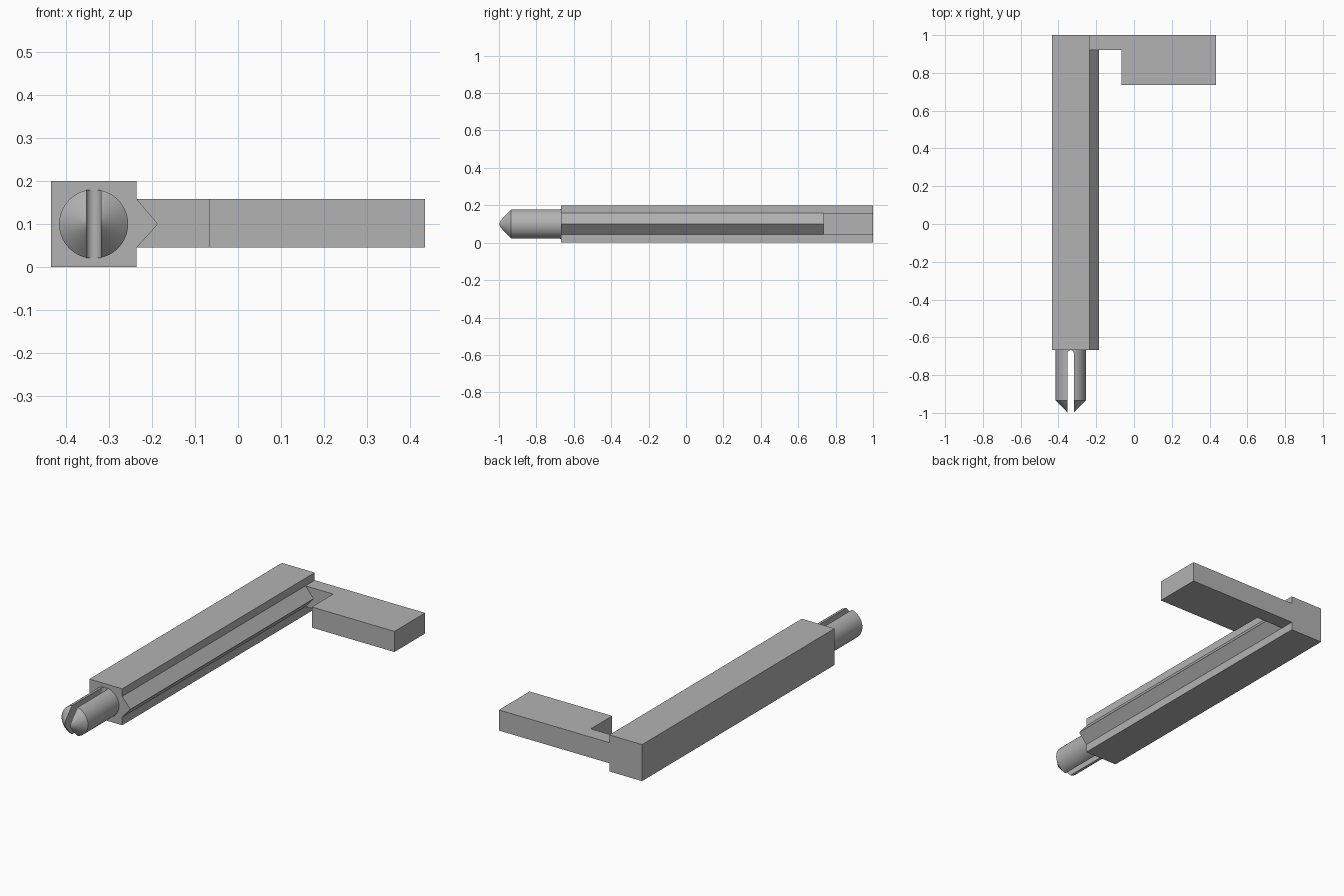
import bpy
import bmesh
import math
from mathutils import Matrix, Vector

if "Cube" in bpy.data.objects:
    bpy.data.objects.remove(bpy.data.objects["Cube"])

grey = bpy.data.materials.new("plain grey")
grey.use_nodes = True
colour = (0.45, 0.45, 0.45, 1)
grey.diffuse_color = colour
grey.node_tree.nodes["Principled BSDF"].inputs["Base Color"].default_value = colour


def finish(bm, name):
    bmesh.ops.recalc_face_normals(bm, faces=bm.faces)
    mesh = bpy.data.meshes.new(name)
    bm.to_mesh(mesh)
    bm.free()
    mesh.materials.append(grey)
    obj = bpy.data.objects.new(name, mesh)
    bpy.context.collection.objects.link(obj)
    return obj


def extrude(name, points, direction):
    """Closed prism from a planar outline swept along a direction."""
    bm = bmesh.new()
    face = bm.faces.new([bm.verts.new(p) for p in points])
    result = bmesh.ops.extrude_face_region(bm, geom=[face], use_keep_orig=True)
    moved = [v for v in result["geom"] if isinstance(v, bmesh.types.BMVert)]
    bmesh.ops.translate(bm, verts=moved, vec=Vector(direction))
    return finish(bm, name)


LEFT, SIDE, FRONT, BACK = -0.434, -0.235, -0.667, 1.0
LOW, MID, HIGH, TOP = 0.045, 0.1, 0.158, 0.2
RAIL_END, PAD_FRONT, PAD_X, END_X = 0.92, 0.735, -0.067, 0.434

# Square main bar
extrude("main_bar", [(LEFT, FRONT, 0), (SIDE, FRONT, 0), (SIDE, FRONT, TOP), (LEFT, FRONT, TOP)],
        (0, BACK - FRONT, 0))

# Pointed rail along the side of the bar
extrude("side_rail", [(SIDE, FRONT, LOW), (-0.186, FRONT, MID), (SIDE, FRONT, HIGH)],
        (0, RAIL_END - FRONT, 0))

# Cross arm with a wider pad at its end
arm = [(SIDE, BACK), (SIDE, RAIL_END), (PAD_X, RAIL_END), (PAD_X, PAD_FRONT),
       (END_X, PAD_FRONT), (END_X, BACK)]
extrude("cross_arm", [(x, y, LOW) for x, y in arm], (0, 0, HIGH - LOW))

# Round peg with a conical tip, spun about its own axis
PEG_X, RADIUS, SLOT = -0.335, 0.08, 0.017
profile = [(0, FRONT), (RADIUS, FRONT), (RADIUS, -0.935), (0, -0.935 - RADIUS)]
bm = bmesh.new()
verts = [bm.verts.new((PEG_X + r, y, MID)) for r, y in profile]
edges = [bm.edges.new(pair) for pair in zip(verts, verts[1:])]
bmesh.ops.spin(bm, geom=verts + edges, cent=(PEG_X, 0, MID), axis=(0, 1, 0),
               angle=math.tau, steps=64)
bmesh.ops.remove_doubles(bm, verts=bm.verts, dist=0.0001)
peg = finish(bm, "split_peg")

# Round-ended slot through the peg
slot = [(PEG_X - SLOT, -1.1), (PEG_X + SLOT, -1.1)]
for i in range(17):
    a = math.pi * i / 16
    slot.append((PEG_X + SLOT * math.cos(a), FRONT - SLOT - 0.001 + SLOT * math.sin(a)))
cutter = extrude("slot_cutter", [(x, y, -0.1) for x, y in slot], (0, 0, 0.4))
cutter.hide_render = True

cut = peg.modifiers.new("slot", "BOOLEAN")
cut.operation = "DIFFERENCE"
cut.solver = "EXACT"
cut.object = cutter
bpy.ops.object.select_all(action="DESELECT")
bpy.context.view_layer.objects.active = peg
peg.select_set(True)
bpy.ops.object.modifier_apply(modifier=cut.name)
bpy.data.objects.remove(cutter)
bpy.ops.object.shade_smooth_by_angle(angle=math.radians(30))
